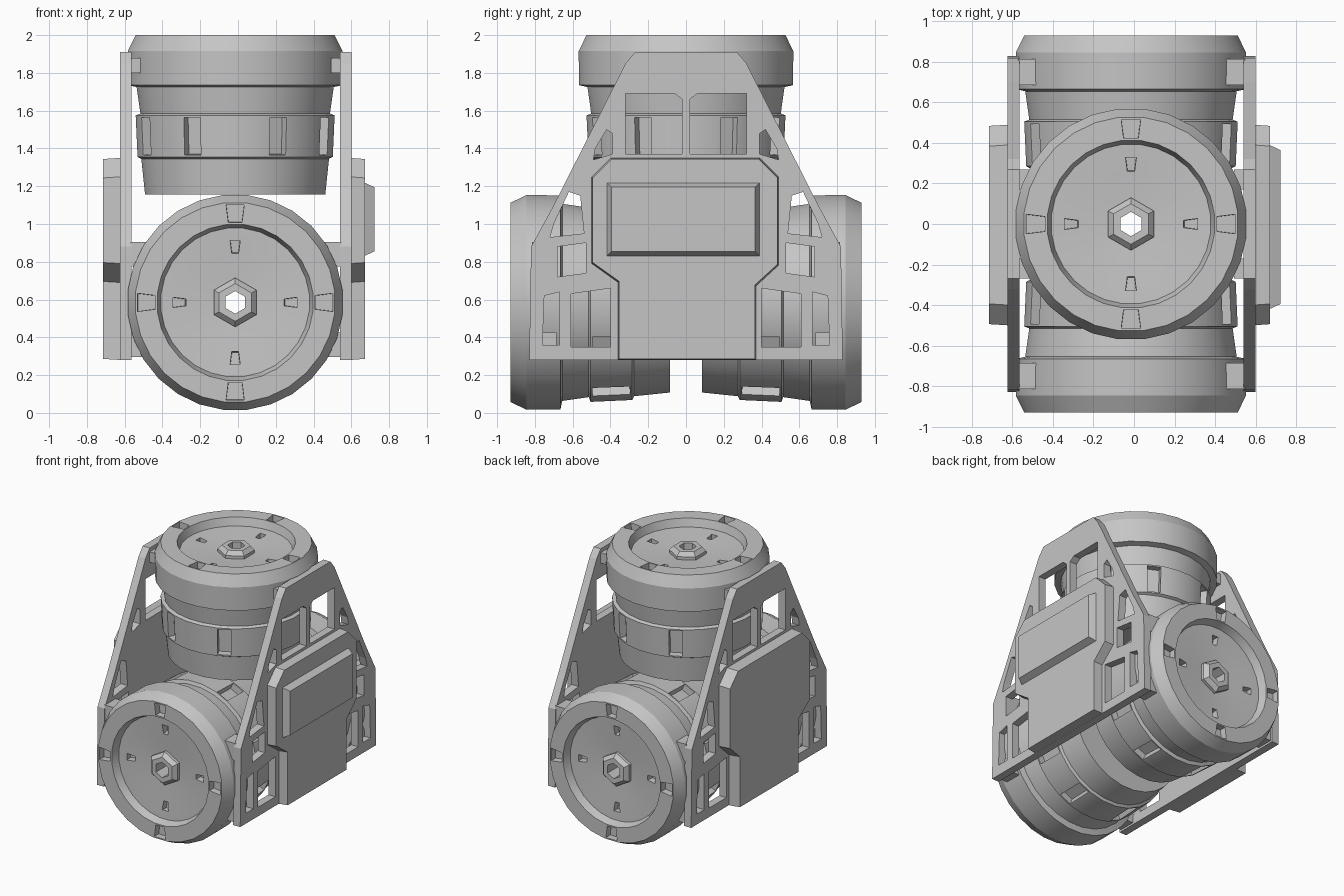
import bpy, bmesh
from math import pi, cos, sin, radians
from mathutils import Matrix

if "Cube" in bpy.data.objects:
    bpy.data.objects.remove(bpy.data.objects["Cube"], do_unlink=True)

grey = bpy.data.materials.new("plain grey")
grey.use_nodes = True
grey.diffuse_color = (0.56, 0.56, 0.56, 1)
grey.node_tree.nodes["Principled BSDF"].inputs["Base Color"].default_value = (0.56, 0.56, 0.56, 1)


def activate(ob):
    bpy.ops.object.select_all(action='DESELECT')
    ob.select_set(True)
    bpy.context.view_layer.objects.active = ob


def finish(name, bm):
    mesh = bpy.data.meshes.new(name)
    bm.to_mesh(mesh)
    bm.free()
    mesh.materials.append(grey)
    ob = bpy.data.objects.new(name, mesh)
    bpy.context.collection.objects.link(ob)
    return ob


def lathe(bm, profile, sides):
    """Closed ring of (radius, height) points turned about z; faces by (sector, band)."""
    rings = []
    for i in range(sides):
        a = 2 * pi * (i + 0.5) / sides
        rings.append([bm.verts.new((r * cos(a), r * sin(a), h)) for r, h in profile])
    n = len(profile)
    faces = {}
    for i in range(sides):
        p, q = rings[i], rings[(i + 1) % sides]
        for j in range(n):
            k = (j + 1) % n
            faces[i, j] = bm.faces.new((p[j], q[j], q[k], p[k]))
    bmesh.ops.recalc_face_normals(bm, faces=bm.faces[:])
    return faces


def add_box(bm, size, x, y, z):
    bmesh.ops.create_cube(bm, size=1, matrix=Matrix.Translation((x, y, z))
                          @ Matrix.Diagonal((*size, 1)))


# Drum: stepped body, wide chamfered end ring and recessed face
DRUM = [(0.09, 0), (0.48, 0), (0.5, 0.19), (0.52, 0.2), (0.53, 0.42), (0.505, 0.43),
        (0.525, 0.57), (0.57, 0.58), (0.572, 0.76), (0.53, 0.845), (0.415, 0.845),
        (0.395, 0.785), (0.34, 0.782), (0.25, 0.775), (0.09, 0.765)]
HUB = [(0.06, 0), (0.13, 0), (0.13, 0.79), (0.1, 0.82), (0.06, 0.82)]
SLOT_BAND, RING_BAND, FACE_BAND = 3, 9, 12


def drum(name, location, tilt):
    bm = bmesh.new()
    faces = lathe(bm, DRUM, 28)
    # Pockets in the ring and face at each quarter, slots in the wall between
    pockets = []
    for (sector, band), face in faces.items():
        quarter = (sector + 1) % 7
        if quarter == 0 and band in (RING_BAND, FACE_BAND):
            pockets.append(face)
        if quarter in (2, 5) and band == SLOT_BAND:
            pockets.append(face)
    bmesh.ops.inset_individual(bm, faces=pockets, thickness=0.015, depth=0)
    bmesh.ops.inset_individual(bm, faces=pockets, thickness=0.002, depth=-0.05)
    body = finish(name, bm)

    bm = bmesh.new()
    lathe(bm, HUB, 6)
    hub = finish(name + "_hub", bm)
    for ob in (body, hub):
        ob.location = location
        ob.rotation_euler = (tilt, 0, 0)
    activate(body)
    bpy.ops.object.shade_smooth_by_angle(angle=radians(25))


drum("top_drum", (-0.015, 0, 1.155), 0)
drum("front_drum", (-0.015, -0.085, 0.585), pi / 2)
drum("back_drum", (-0.015, 0.085, 0.585), -pi / 2)

# Side frames: trapezoid plates with openings mirrored front to back
OUTLINE = [(-0.83, 0.28), (0.83, 0.28), (0.82, 0.88), (0.7, 1.1), (0.32, 1.85),
           (0.27, 1.91), (-0.27, 1.91), (-0.32, 1.85), (-0.7, 1.1), (-0.82, 0.88)]
OPENINGS = [
    [(0.02, 1.37), (0.32, 1.37), (0.32, 1.69), (0.06, 1.69), (0.02, 1.66)],
    [(0.39, 1.37), (0.49, 1.34), (0.48, 1.4), (0.42, 1.5), (0.39, 1.48)],
    [(0.54, 0.95), (0.72, 0.93), (0.7, 1.0), (0.62, 1.17), (0.56, 1.15)],
    [(0.4, 0.35), (0.61, 0.35), (0.61, 0.63), (0.4, 0.66)],
    [(0.53, 0.74), (0.68, 0.72), (0.68, 0.88), (0.53, 0.9)],
    [(0.67, 0.36), (0.76, 0.36), (0.75, 0.62), (0.67, 0.64)],
]


def frame(name, x):
    curve = bpy.data.curves.new(name, 'CURVE')
    curve.dimensions = '2D'
    curve.fill_mode = 'BOTH'
    curve.extrude = 0.03
    mirrored = [[(-y, z) for y, z in loop] for loop in OPENINGS]
    for loop in [OUTLINE] + OPENINGS + mirrored:
        spline = curve.splines.new('POLY')
        spline.points.add(len(loop) - 1)
        for point, (y, z) in zip(spline.points, loop):
            point.co = (y, z, 0, 1)
        spline.use_cyclic_u = True
    curve.materials.append(grey)
    ob = bpy.data.objects.new(name, curve)
    bpy.context.collection.objects.link(ob)
    ob.location.x = x
    ob.rotation_euler = (pi / 2, 0, pi / 2)
    activate(ob)
    bpy.ops.object.convert(target='MESH')
    bpy.ops.object.shade_flat()


frame("left_frame", 0.57)
frame("right_frame", -0.595)


def slab(name, loop, x0, x1, taper):
    """Flat (y, z) shape from x0 to x1, drawn in by taper at x1."""
    n = len(loop)
    cy = (min(p[0] for p in loop) + max(p[0] for p in loop)) / 2
    cz = (min(p[1] for p in loop) + max(p[1] for p in loop)) / 2
    bm = bmesh.new()
    base = [bm.verts.new((x0, y, z)) for y, z in loop]
    top = [bm.verts.new((x1, y - taper * (1 if y > cy else -1),
                         z - taper * (1 if z > cz else -1))) for y, z in loop]
    bm.faces.new(base)
    bm.faces.new(top)
    for i in range(n):
        j = (i + 1) % n
        bm.faces.new((base[i], base[j], top[j], top[i]))
    bmesh.ops.recalc_face_normals(bm, faces=bm.faces[:])
    return finish(name, bm)


# Cover panels, with a raised box on the left one
PANEL = [(-0.36, 0.28), (0.37, 0.28), (0.37, 0.67), (0.49, 0.78), (0.49, 1.25),
         (0.39, 1.35), (-0.4, 1.35), (-0.5, 1.25), (-0.5, 0.79), (-0.36, 0.69)]
slab("left_panel", PANEL, 0.59, 0.672, 0.006)
slab("right_panel", PANEL, -0.62, -0.715, 0.006)
slab("left_raised_box", [(-0.42, 0.83), (0.39, 0.83), (0.39, 1.22), (-0.42, 1.22)],
     0.668, 0.722, 0.025)

# Mounting lugs joining the frames to the drums
bm = bmesh.new()
for sx in (-1, 1):
    for sy in (-1, 1):
        for z in (0.36, 0.84):
            add_box(bm, (0.12, 0.13, 0.13), sx * 0.5 - 0.012, sy * 0.75, z)
        add_box(bm, (0.07, 0.1, 0.08), sx * 0.54 - 0.012, sy * 0.22, 1.84)
finish("mounting_lugs", bm)
